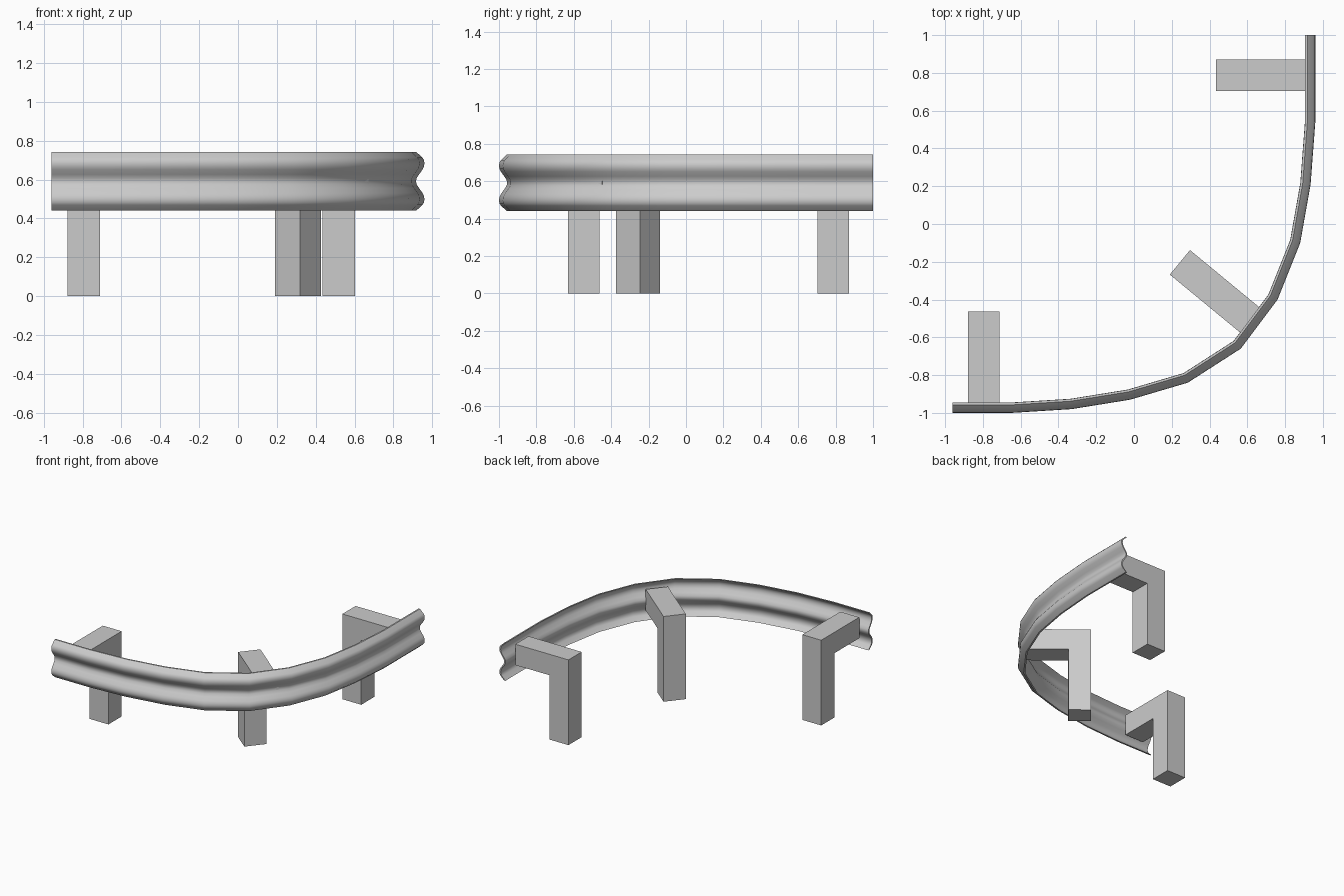
import bpy, bmesh, math
from mathutils import Vector

if "Cube" in bpy.data.objects:
    bpy.data.objects.remove(bpy.data.objects["Cube"])

# Outer edge of the rail seen from above
PATH = [Vector(p) for p in [
    (-0.96, -1.0), (-0.65, -1.0), (-0.33, -0.98), (-0.02, -0.93),
    (0.285, -0.84), (0.565, -0.66), (0.76, -0.40), (0.88, -0.10),
    (0.935, 0.21), (0.96, 0.54), (0.96, 0.77), (0.96, 1.0)]]

# Upper half of the W profile: (height from middle, depth inwards)
HALF = [(0, .043), (.015, .041), (.035, .028), (.06, .01), (.075, .003),
        (.092, 0), (.11, .003), (.122, .011), (.151, .042)]
MID_Z, SHEET = 0.591, 0.012


def make_object(name, bm):
    bmesh.ops.recalc_face_normals(bm, faces=bm.faces)
    mesh = bpy.data.meshes.new(name)
    bm.to_mesh(mesh)
    bm.free()
    ob = bpy.data.objects.new(name, mesh)
    bpy.context.collection.objects.link(ob)
    return ob


def inward(i):
    """Mitred left-hand normal of the path at point i."""
    a, b, c = PATH[max(i - 1, 0)], PATH[i], PATH[min(i + 1, len(PATH) - 1)]
    d1 = (b - a).normalized() if i > 0 else (c - b).normalized()
    d2 = (c - b).normalized() if i < len(PATH) - 1 else d1
    t = (d1 + d2).normalized()
    return Vector((-t.y, t.x)) / max(t.dot(d1), 0.5)


# Rail: closed thin W section swept along the path
outer = [(-h, d) for h, d in reversed(HALF[1:])] + HALF
section = outer + [(h, d + SHEET) for h, d in reversed(outer)]
bm = bmesh.new()
rings = []
for i, p in enumerate(PATH):
    n = inward(i)
    rings.append([bm.verts.new((*(p + n * d), MID_Z + h)) for h, d in section])
count = len(section)
for r, s in zip(rings, rings[1:]):
    for j in range(count):
        k = (j + 1) % count
        bm.faces.new((r[j], r[k], s[k], s[j]))
for r in (rings[0], rings[-1]):
    for j in range(len(outer) - 1):
        bm.faces.new((r[j], r[j + 1], r[count - 2 - j], r[count - 1 - j]))
rail = make_object("rail", bm)
bpy.context.view_layer.objects.active = rail
rail.select_set(True)
bpy.ops.object.shade_smooth_by_angle(angle=math.radians(40))
rail.select_set(False)


# Posts: L-shaped side outline extruded to a square-section bracket
def post(name, foot, angle, length, size=0.168, top=0.685):
    """foot = middle of the back face; the arm points along angle."""
    outline = [(0, 0), (size, 0), (size, top - size), (length, top - size),
               (length, top), (0, top)]
    bm = bmesh.new()
    face = bm.faces.new([bm.verts.new((x, -size / 2, z)) for x, z in outline])
    ext = bmesh.ops.extrude_face_region(bm, geom=[face])
    verts = [v for v in ext["geom"] if isinstance(v, bmesh.types.BMVert)]
    bmesh.ops.translate(bm, verts=verts, vec=(0, size, 0))
    ob = make_object(name, bm)
    ob.location = (*foot, 0)
    ob.rotation_euler.z = math.radians(angle)


post("left_post", (-0.795, -0.462), -90, 0.483)
post("middle_post", (0.243, -0.203), -39.5, 0.487)
post("right_post", (0.435, 0.788), 0, 0.472)
